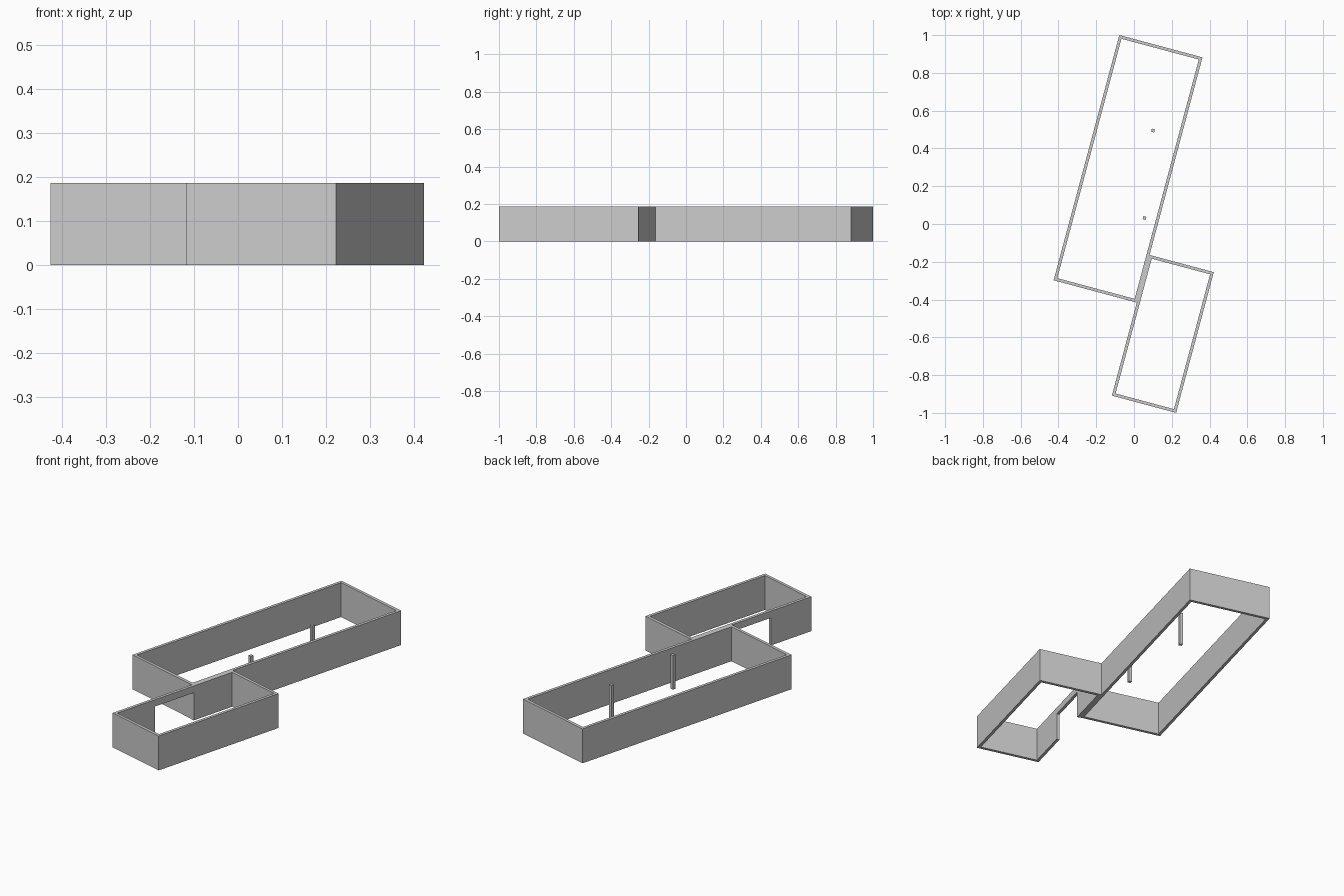
import bpy, bmesh, math

cube = bpy.data.objects.get("Cube")
if cube:
    bpy.data.objects.remove(cube, do_unlink=True)

HEIGHT = 0.187
WALL = 0.016
ANGLE = -math.radians(15.0)   # whole plan is turned on the site
SHARED = 0.122                # line where the two rooms meet

grey = bpy.data.materials.new("plain_grey")
grey.use_nodes = True
grey.diffuse_color = (0.6, 0.6, 0.6, 1)
grey.node_tree.nodes["Principled BSDF"].inputs["Base Color"].default_value = (0.6, 0.6, 0.6, 1)


def finish(name, bm):
    bmesh.ops.recalc_face_normals(bm, faces=bm.faces)
    mesh = bpy.data.meshes.new(name)
    bm.to_mesh(mesh)
    bm.free()
    mesh.materials.append(grey)
    obj = bpy.data.objects.new(name, mesh)
    obj.rotation_euler.z = ANGLE
    bpy.context.collection.objects.link(obj)
    return obj


def rectangle(x0, x1, y0, y1):
    return [(x0, y0), (x1, y0), (x1, y1), (x0, y1)]


def room(name, x0, x1, y0, y1):
    """Open ring of four mitred walls."""
    bm = bmesh.new()
    outer = rectangle(x0, x1, y0, y1)
    inner = rectangle(x0 + WALL, x1 - WALL, y0 + WALL, y1 - WALL)
    o = [bm.verts.new((x, y, 0)) for x, y in outer]
    i = [bm.verts.new((x, y, 0)) for x, y in inner]
    base = [bm.faces.new((o[k], o[(k + 1) % 4], i[(k + 1) % 4], i[k])) for k in range(4)]
    top = bmesh.ops.extrude_face_region(bm, geom=base, use_keep_orig=True)["geom"]
    bmesh.ops.translate(bm, vec=(0, 0, HEIGHT),
                        verts=[v for v in top if isinstance(v, bmesh.types.BMVert)])
    return finish(name, bm)


def block(name, x0, x1, y0, y1, z0, z1):
    bm = bmesh.new()
    face = bm.faces.new([bm.verts.new((x, y, z0)) for x, y in rectangle(x0, x1, y0, y1)])
    top = bmesh.ops.extrude_face_region(bm, geom=[face], use_keep_orig=True)["geom"]
    bmesh.ops.translate(bm, vec=(0, 0, z1 - z0),
                        verts=[v for v in top if isinstance(v, bmesh.types.BMVert)])
    return finish(name, bm)


# Two rooms standing side by side, sharing part of a long wall
room("large_room_walls", -0.334, SHARED, -0.398, 0.946)
small = room("small_room_walls", SHARED, 0.474, -0.908, -0.137)

# Wide doorway with a lintel in the small room's long wall
cutter = block("doorway_cutter", SHARED - 0.02, SHARED + WALL + 0.02, -0.65, -0.4, -0.1, 0.15)
cutter.hide_render = True
cut = small.modifiers.new("doorway", "BOOLEAN")
cut.object = cutter
cut.operation = "DIFFERENCE"
cut.solver = "EXACT"
bpy.context.view_layer.objects.active = small
bpy.ops.object.modifier_apply(modifier=cut.name)
bpy.data.objects.remove(cutter, do_unlink=True)

# Free-standing square columns in the large room
HALF = 0.0085
for name, x, y in (("back_column", -0.031, 0.504), ("front_column", 0.0455, 0.045)):
    block(name, x - HALF, x + HALF, y - HALF, y + HALF, 0, HEIGHT)
